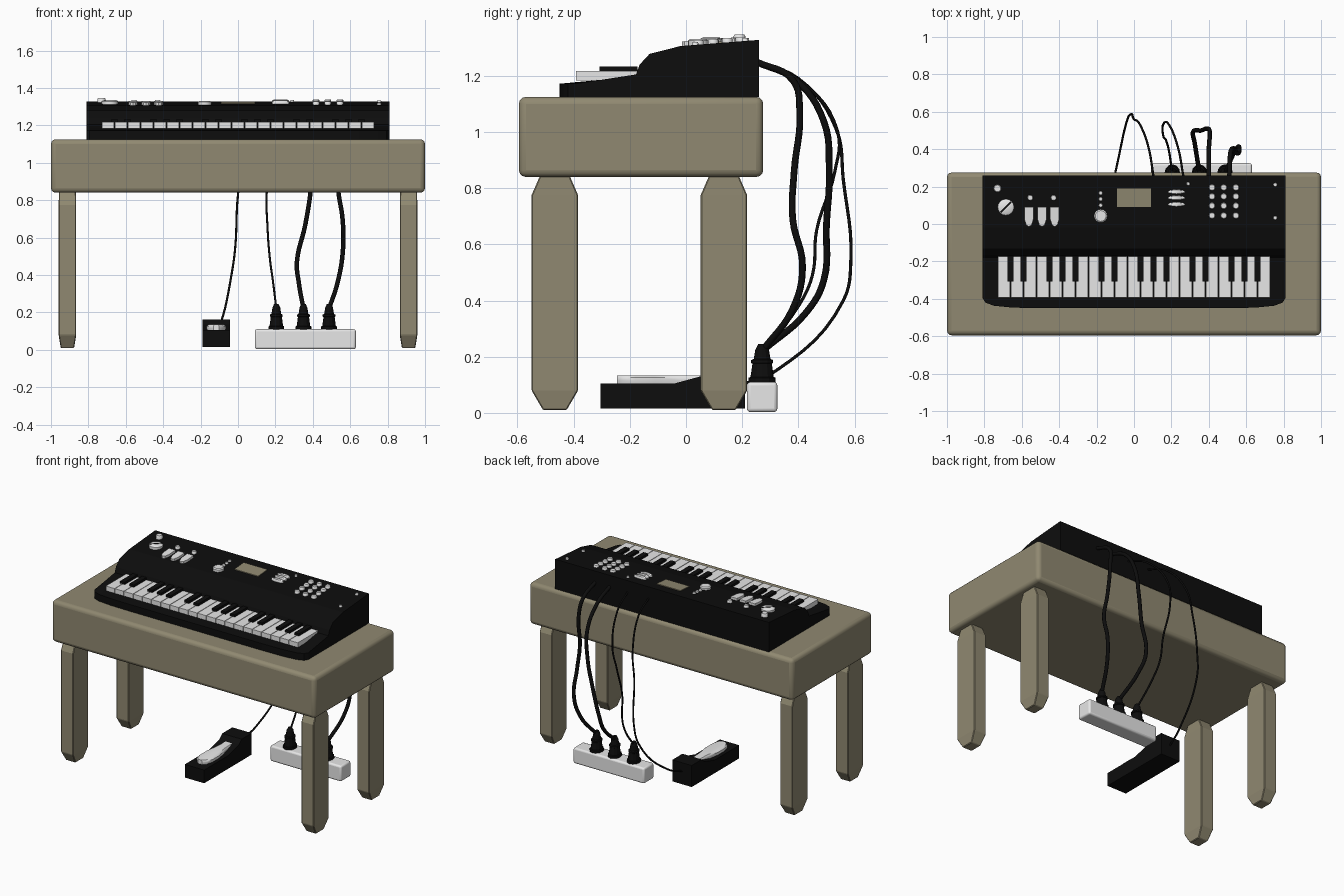
import bpy, bmesh, math
from mathutils import Matrix, Vector

if "Cube" in bpy.data.objects:
    bpy.data.objects.remove(bpy.data.objects["Cube"], do_unlink=True)


def material(name, rgb):
    m = bpy.data.materials.new(name)
    m.use_nodes = True
    color = (*rgb, 1)
    m.diffuse_color = color
    m.node_tree.nodes["Principled BSDF"].inputs["Base Color"].default_value = color
    return m


TAN = material("tan", (0.28, 0.25, 0.165))
BLACK = material("black", (0.004, 0.004, 0.004))
WHITE = material("off_white", (0.8, 0.8, 0.8))


def select(ob):
    bpy.ops.object.select_all(action='DESELECT')
    ob.select_set(True)
    bpy.context.view_layer.objects.active = ob


def finish(bm, name, mat, bevel=0, segments=1, smooth=False):
    bmesh.ops.recalc_face_normals(bm, faces=bm.faces)
    mesh = bpy.data.meshes.new(name)
    bm.to_mesh(mesh)
    bm.free()
    ob = bpy.data.objects.new(name, mesh)
    bpy.context.collection.objects.link(ob)
    mesh.materials.append(mat)
    if bevel:
        mod = ob.modifiers.new("bevel", 'BEVEL')
        mod.width, mod.segments = bevel, segments
    if smooth:
        select(ob)
        bpy.ops.object.shade_smooth_by_angle(angle=math.radians(40))
    return ob


def add_box(bm, x, y, z):
    """Box from three (low, high) spans."""
    mid = Vector([(a + b) / 2 for a, b in (x, y, z)])
    size = [b - a for a, b in (x, y, z)]
    bmesh.ops.create_cube(bm, size=1, matrix=Matrix.Translation(mid) @ Matrix.Diagonal((*size, 1)))


def box(name, mat, x, y, z, **kw):
    bm = bmesh.new()
    add_box(bm, x, y, z)
    return finish(bm, name, mat, **kw)


def loft(bm, rings):
    """Skin closed rings of equal point count and cap the ends."""
    vs = [[bm.verts.new(p) for p in ring] for ring in rings]
    n = len(vs[0])
    for a, b in zip(vs, vs[1:]):
        for i in range(n):
            j = (i + 1) % n
            bm.faces.new((a[i], a[j], b[j], b[i]))
    bm.faces.new(vs[0])
    bm.faces.new(vs[-1])


def oval(x, y, z, rx, ry, n=16):
    return [(x + rx * math.cos(t * math.tau / n), y + ry * math.sin(t * math.tau / n), z)
            for t in range(n)]


# Table
box("table_top", TAN, (-1, 1), (-0.595, 0.275), (0.84, 1.125), bevel=0.025, segments=3, smooth=True)
for side, sx in (("right", -1), ("left", 1)):
    for end, cy in (("front", -0.467), ("back", 0.135)):
        bm = bmesh.new()
        cx = sx * 0.912
        loft(bm, [[(cx + i * hx, cy + j * hy, z) for i, j in ((-1, -1), (1, -1), (1, 1), (-1, 1))]
                  for z, hx, hy in ((0.01, 0.036, 0.042), (0.08, 0.047, 0.083),
                                    (0.775, 0.047, 0.083), (0.86, 0.045, 0.046))])
        finish(bm, f"{end}_{side}_leg", TAN, bevel=0.004)

# Keyboard body, with the front rounded off towards both ends
PROFILE = [(-0.45, 1.125), (-0.45, 1.172), (-0.3, 1.186), (-0.178, 1.205), (-0.165, 1.24),
           (-0.13, 1.278), (-0.02, 1.306), (0.26, 1.328), (0.26, 1.125)]
HALF = [(0.81, -0.395), (0.795, -0.42), (0.75, -0.437), (0.65, -0.447), (0.5, -0.45)]
sections = [(-x, y) for x, y in HALF] + HALF[::-1]
bm = bmesh.new()
loft(bm, [[(x, max(y, front), z) for y, z in PROFILE] for x, front in sections])
finish(bm, "keyboard_body", BLACK)

# Keys: three octaves
PITCH = 1.46 / 21
white, black = bmesh.new(), bmesh.new()
for k in range(21):
    x = -0.73 + k * PITCH
    add_box(white, (x + 0.002, x + PITCH - 0.002), (-0.392, -0.172), (1.184, 1.217))
    if k % 7 in (0, 1, 3, 4, 5):
        c = x + PITCH
        add_box(black, (c - 0.017, c + 0.017), (-0.308, -0.172), (1.19, 1.233))
finish(white, "white_keys", WHITE)
finish(black, "black_keys", BLACK)


# Control panel parts
def panel_z(y):
    return 1.306 + (y + 0.02) * 0.0786


def buttons(name, spots, rx, ry, height=0.016):
    bm = bmesh.new()
    for x, y in spots:
        z = panel_z(y)
        loft(bm, [oval(x, y, z - 0.006, rx, ry), oval(x, y, z + height * 0.7, rx, ry),
                  oval(x, y, z + height, rx * 0.8, ry * 0.8)])
    return finish(bm, name, WHITE, smooth=True)


buttons("power_knob", [(-0.73, 0.19)], 0.022, 0.022, 0.024)
buttons("volume_dial", [(-0.685, 0.09)], 0.044, 0.044, 0.02)
buttons("slider_knobs", [(-0.555, 0.14), (-0.43, 0.14)], 0.016, 0.016)
buttons("indicator_dots", [(-0.178, y) for y in (0.165, 0.133, 0.1)], 0.011, 0.011, 0.01)
buttons("tone_dial", [(-0.178, 0.043)], 0.036, 0.036, 0.02)
buttons("mode_buttons", [(0.227, y) for y in (0.172, 0.14, 0.105)], 0.046, 0.013)
buttons("small_dot", [(0.29, 0.215)], 0.01, 0.01, 0.01)
buttons("keypad", [(x, y) for x in (0.417, 0.48, 0.545) for y in (0.195, 0.147, 0.097, 0.045)],
        0.018, 0.018)
buttons("panel_screws", [(0.755, 0.21), (0.755, 0.033)], 0.011, 0.011, 0.01)

mark = box("dial_mark", BLACK, (-0.04, 0.04), (-0.004, 0.004), (0, 0.004))
mark.location = (-0.685, 0.09, panel_z(0.09) + 0.018)
mark.rotation_euler = (0, 0, math.radians(45))

bm = bmesh.new()
for cx in (-0.562, -0.492, -0.424):
    outline = [(-0.024, 0.09), (-0.024, 0.025), (-0.014, -0.006), (0, -0.014),
               (0.014, -0.006), (0.024, 0.025), (0.024, 0.09)]
    loft(bm, [[(cx + x, y, panel_z(y) + h) for x, y in outline] for h in (-0.005, 0.016)])
finish(bm, "sliders", WHITE)

bm = bmesh.new()
loft(bm, [[(x, y, panel_z(y) + h) for x, y in ((-0.09, 0.09), (0.09, 0.09), (0.09, 0.19), (-0.09, 0.19))]
          for h in (-0.003, 0.005)])
finish(bm, "display", TAN)

# Power strip and plugs
box("power_strip", WHITE, (0.09, 0.63), (0.217, 0.325), (0.003, 0.11), bevel=0.012, segments=3, smooth=True)
for i, x in enumerate((0.205, 0.35, 0.487)):
    bm = bmesh.new()
    loft(bm, [oval(x, 0.271, z, r, r * 1.15, 12) for z, r in
              ((0.105, 0.042), (0.125, 0.042), (0.128, 0.036), (0.175, 0.03), (0.178, 0.034),
               (0.188, 0.034), (0.192, 0.026), (0.225, 0.021), (0.245, 0.012))])
    finish(bm, f"plug_{i + 1}", BLACK)

# Foot pedal
bm = bmesh.new()
side = [(-0.305, 0.015), (-0.305, 0.105), (-0.04, 0.105), (0.07, 0.135), (0.1, 0.162),
        (0.21, 0.162), (0.21, 0.015)]
loft(bm, [[(x, y, z) for y, z in side] for x in (-0.19, -0.043)])
finish(bm, "pedal_base", BLACK)
bm = bmesh.new()
plan = [(0.03, 0.08), (0.035, -0.02), (0.052, -0.11), (0.052, -0.18), (0.04, -0.225), (0.015, -0.246)]
plan = plan + [(-x, y) for x, y in plan[::-1]]
loft(bm, [[(-0.116 + x * s, y, z) for x, y in plan]
          for z, s in ((0.1, 0.9), (0.115, 1), (0.126, 1), (0.134, 0.8))])
finish(bm, "pedal_plate", WHITE, smooth=True)


# Cables
def cable(name, radius, points):
    cu = bpy.data.curves.new(name, 'CURVE')
    cu.dimensions = '3D'
    cu.bevel_depth, cu.bevel_resolution, cu.resolution_u = radius, 2, 6
    cu.use_fill_caps = True
    sp = cu.splines.new('BEZIER')
    sp.bezier_points.add(len(points) - 1)
    for bp, p in zip(sp.bezier_points, points):
        bp.co = p
        bp.handle_left_type = bp.handle_right_type = 'AUTO'
    cu.materials.append(BLACK)
    ob = bpy.data.objects.new(name, cu)
    bpy.context.collection.objects.link(ob)
    select(ob)
    bpy.ops.object.convert(target='MESH')


cable("pedal_cable", 0.006, [
    (0.105, 0.25, 1.25), (0.08, 0.4, 1.19), (0.03, 0.535, 1.01), (0, 0.56, 0.83),
    (-0.015, 0.587, 0.545), (-0.035, 0.56, 0.4), (-0.09, 0.32, 0.15), (-0.116, 0.2, 0.1)])
cable("thin_cable", 0.006, [
    (0.265, 0.25, 1.25), (0.235, 0.41, 1.18), (0.18, 0.54, 1), (0.155, 0.53, 0.86),
    (0.158, 0.465, 0.65), (0.17, 0.45, 0.49), (0.185, 0.4, 0.38), (0.205, 0.271, 0.22)])
cable("middle_cable", 0.012, [
    (0.4, 0.25, 1.25), (0.4, 0.39, 1.185), (0.405, 0.49, 1.04), (0.39, 0.51, 0.86),
    (0.36, 0.5, 0.67), (0.315, 0.49, 0.47), (0.325, 0.43, 0.36), (0.35, 0.271, 0.22)])
cable("outer_cable", 0.012, [
    (0.51, 0.25, 1.25), (0.515, 0.38, 1.185), (0.53, 0.405, 1.07), (0.535, 0.385, 0.86),
    (0.56, 0.38, 0.69), (0.56, 0.415, 0.52), (0.535, 0.38, 0.37), (0.487, 0.271, 0.22)])
